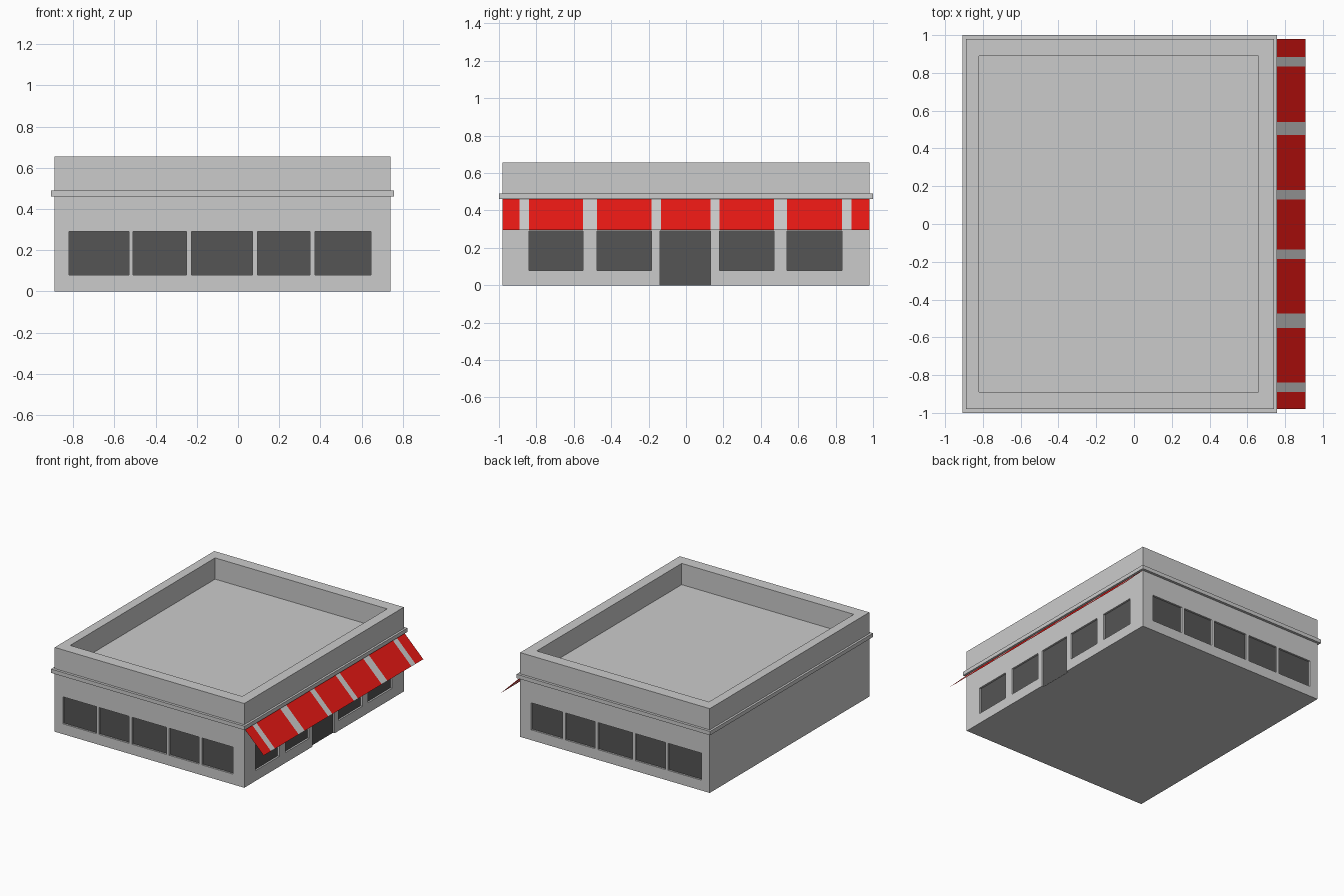
import bpy, bmesh

if "Cube" in bpy.data.objects:
    bpy.data.objects.remove(bpy.data.objects["Cube"])

X0, X1, Y0, Y1, H = -0.89, 0.74, -0.98, 0.98, 0.655
FRONT_WINDOWS = [(-0.82, -0.53), (-0.51, -0.25), (-0.225, 0.07), (0.095, 0.35), (0.375, 0.645)]
SIDE_WINDOWS = [(-0.84, -0.55), (-0.475, -0.185), (0.18, 0.47), (0.54, 0.835)]
SILL, HEAD, DEPTH = 0.08, 0.29, 0.015


def material(name, color):
    m = bpy.data.materials.new(name)
    m.diffuse_color = (*color, 1)
    m.use_nodes = True
    m.node_tree.nodes["Principled BSDF"].inputs["Base Color"].default_value = m.diffuse_color
    return m


def mesh_object(name, verts, faces, mat=None):
    me = bpy.data.meshes.new(name)
    me.from_pydata(verts, [], faces)
    bm = bmesh.new()
    bm.from_mesh(me)
    if len(faces) > 1:
        bmesh.ops.recalc_face_normals(bm, faces=bm.faces)
    bm.to_mesh(me)
    bm.free()
    ob = bpy.data.objects.new(name, me)
    bpy.context.collection.objects.link(ob)
    if mat:
        me.materials.append(mat)
    return ob


def box(name, x, y, z):
    verts = [(a, b, c) for a in x for b in y for c in z]
    faces = [(0, 1, 3, 2), (4, 6, 7, 5), (0, 4, 5, 1), (2, 3, 7, 6), (0, 2, 6, 4), (1, 5, 7, 3)]
    return mesh_object(name, verts, faces)


def cut(target, cutter):
    mod = target.modifiers.new("cut", 'BOOLEAN')
    mod.operation = 'DIFFERENCE'
    mod.solver = 'EXACT'
    mod.object = cutter
    bpy.context.view_layer.objects.active = target
    bpy.ops.object.modifier_apply(modifier=mod.name)
    bpy.data.objects.remove(cutter)


glass = material("dark_glass", (0.09, 0.09, 0.09))
red = material("awning_red", (0.8, 0.009, 0.007))

# Building walls with the sunken roof behind a parapet
building = box("building", (X0, X1), (Y0, Y1), (0, H))
cut(building, box("roof_cutter", (-0.82, 0.66), (-0.89, 0.89), (0.49, 1)))


# Recessed opening with a glass pane; wall is 'front', 'back' or 'right'
def opening(name, wall, a, b, z0, z1):
    face, inward = {'front': (Y0, 1), 'back': (Y1, -1), 'right': (X1, -1)}[wall]
    depth = sorted((face - inward * 0.05, face + inward * DEPTH))
    low = z0 if z0 > 0 else -0.05
    spans = (depth, (a, b)) if wall == 'right' else ((a, b), depth)
    cut(building, box("opening_cutter", *spans, (low, z1)))
    p = face + inward * (DEPTH - 0.001)
    rect = [(a, z0), (b, z0), (b, z1), (a, z1)]
    if wall == 'back':
        rect.reverse()
    verts = [(p, u, z) if wall == 'right' else (u, p, z) for u, z in rect]
    mesh_object(name, verts, [(0, 1, 2, 3)], glass)


for wall in ('front', 'back'):
    for a, b in FRONT_WINDOWS:
        opening(wall + "_window", wall, a, b, SILL, HEAD)
for a, b in SIDE_WINDOWS:
    opening("shop_window", 'right', a, b, SILL, HEAD)
opening("door", 'right', -0.14, 0.13, 0, HEAD)

# Cornice band running round the walls
O = 0.017
inner = [(X0, Y0), (X1, Y0), (X1, Y1), (X0, Y1)]
outer = [(X0 - O, Y0 - 0.02), (X1 + O, Y0 - 0.02), (X1 + O, Y1 + 0.02), (X0 - O, Y1 + 0.02)]
rings = [(inner, 0.46), (outer, 0.46), (outer, 0.49), (inner, 0.49)]
verts = [(x, y, z) for loop, z in rings for x, y in loop]
faces = [(r * 4 + i, r * 4 + (i + 1) % 4, (r + 1) % 4 * 4 + (i + 1) % 4, (r + 1) % 4 * 4 + i)
         for r in range(4) for i in range(4)]
mesh_object("cornice", verts, faces)

# Sloping awning sheet in alternating red and grey stripes
STRIPES = [-0.98, -0.89, -0.84, -0.55, -0.475, -0.185, -0.135, 0.13,
           0.18, 0.47, 0.54, 0.835, 0.885, 0.98]
for i, (a, b) in enumerate(zip(STRIPES, STRIPES[1:])):
    verts = [(X1, a, 0.46), (0.907, a, 0.295), (0.907, b, 0.295), (X1, b, 0.46)]
    is_red = i % 2 == 0
    mesh_object("awning_red_stripe" if is_red else "awning_grey_stripe",
                verts, [(0, 1, 2, 3)], red if is_red else None)
